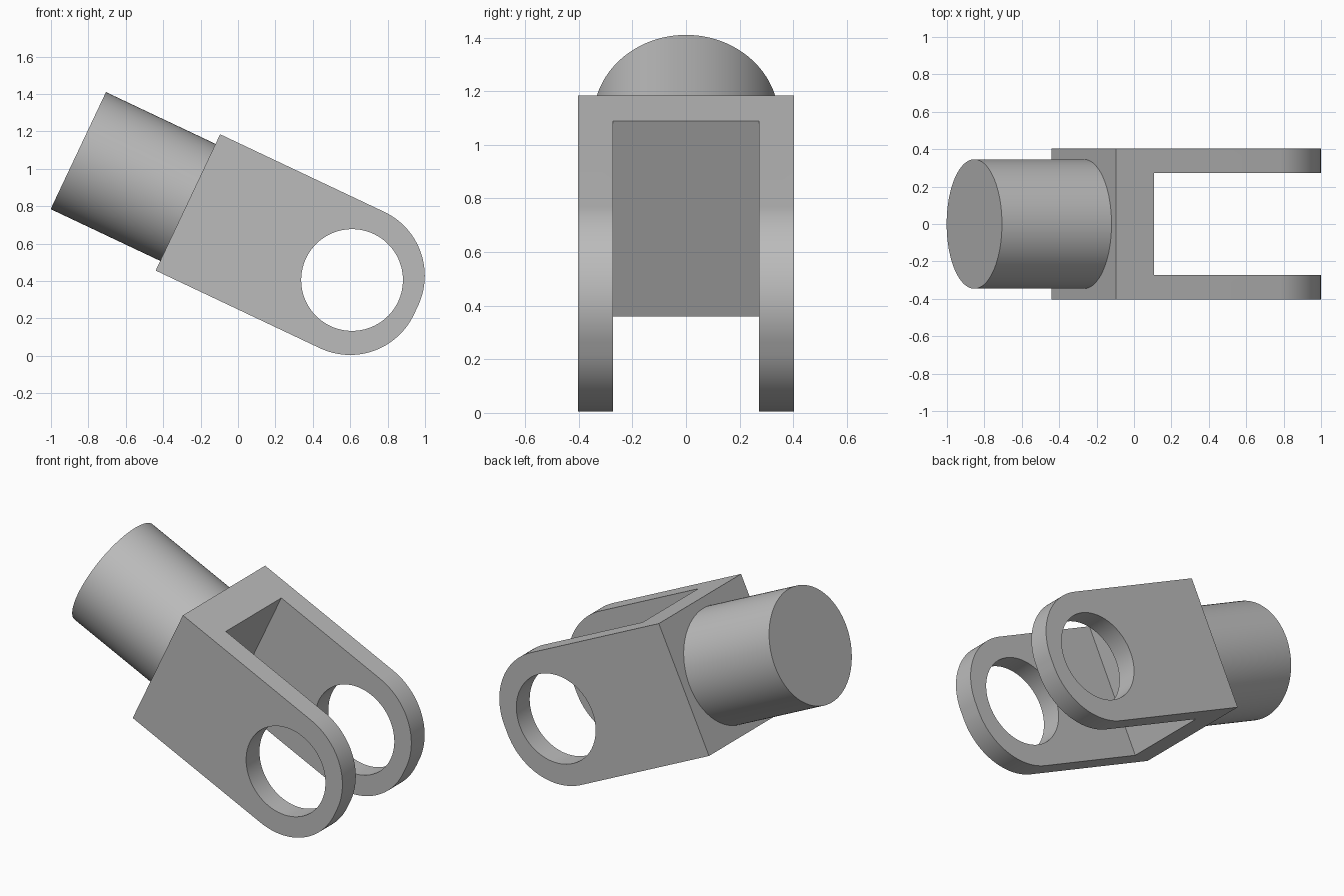
import bpy, bmesh
from math import radians, sin, cos, pi
from mathutils import Matrix

if "Cube" in bpy.data.objects:
    bpy.data.objects.remove(bpy.data.objects["Cube"])

# Main sizes, measured along the tilted axis from the back of the fork block
HALF = 0.403
SLOT_HALF = 0.272
SLOT_START = 0.224
HOLE_AT = 0.971
HOLE_R = 0.272
CORNER_R = 0.378
SHANK_R, SHANK_LEN = 0.346, 0.648
PLACE = Matrix.Translation((-0.268, 0, 0.82)) @ Matrix.Rotation(radians(25.3), 4, 'Y')

steel = bpy.data.materials.new("plain grey")
steel.use_nodes = True
grey = (0.5, 0.5, 0.5, 1)
steel.diffuse_color = grey
steel.node_tree.nodes["Principled BSDF"].inputs["Base Color"].default_value = grey


def prism(name, outline, half_depth):
    """Extrude an x-z outline symmetrically along y."""
    bm = bmesh.new()
    face = bm.faces.new([bm.verts.new((x, -half_depth, z)) for x, z in outline])
    out = bmesh.ops.extrude_face_region(bm, geom=[face])
    moved = [v for v in out["geom"] if isinstance(v, bmesh.types.BMVert)]
    bmesh.ops.translate(bm, verts=moved, vec=(0, 2 * half_depth, 0))
    bmesh.ops.recalc_face_normals(bm, faces=bm.faces)
    return finish(name, bm)


def finish(name, bm):
    mesh = bpy.data.meshes.new(name)
    bm.to_mesh(mesh)
    bm.free()
    obj = bpy.data.objects.new(name, mesh)
    bpy.context.collection.objects.link(obj)
    mesh.materials.append(steel)
    obj.matrix_world = PLACE
    return obj


def arc(cx, cz, r, start, end, steps):
    angles = [start + (end - start) * i / steps for i in range(steps + 1)]
    return [(cx + r * cos(a), cz + r * sin(a)) for a in angles]


def activate(obj):
    bpy.ops.object.select_all(action='DESELECT')
    obj.select_set(True)
    bpy.context.view_layer.objects.active = obj


def cut(obj, cutter):
    mod = obj.modifiers.new("cut", 'BOOLEAN')
    mod.operation, mod.solver, mod.object = 'DIFFERENCE', 'EXACT', cutter
    bpy.context.view_layer.update()
    activate(obj)
    bpy.ops.object.modifier_apply(modifier=mod.name)
    bpy.data.objects.remove(cutter)


# Fork: square block with rounded ends, slotted and cross-drilled
offset = HALF - CORNER_R
outline = [(0, HALF), (0, -HALF)]
outline += arc(HOLE_AT, -offset, CORNER_R, -pi / 2, 0, 32)
outline += arc(HOLE_AT, offset, CORNER_R, 0, pi / 2, 32)
fork = prism("fork", outline, HALF)
cut(fork, prism("slot_cutter", [(SLOT_START, -1), (2, -1), (2, 1), (SLOT_START, 1)], SLOT_HALF))
cut(fork, prism("hole_cutter", arc(HOLE_AT, 0, HOLE_R, 0, 2 * pi, 96)[:-1], 1))

# Round shank behind the block
bm = bmesh.new()
bmesh.ops.create_cone(bm, cap_ends=True, segments=96, radius1=SHANK_R, radius2=SHANK_R,
                      depth=SHANK_LEN,
                      matrix=Matrix.Translation((-SHANK_LEN / 2, 0, 0)) @ Matrix.Rotation(pi / 2, 4, 'Y'))
shank = finish("shank", bm)

for part in (fork, shank):
    activate(part)
    bpy.ops.object.shade_smooth_by_angle(angle=radians(30))
